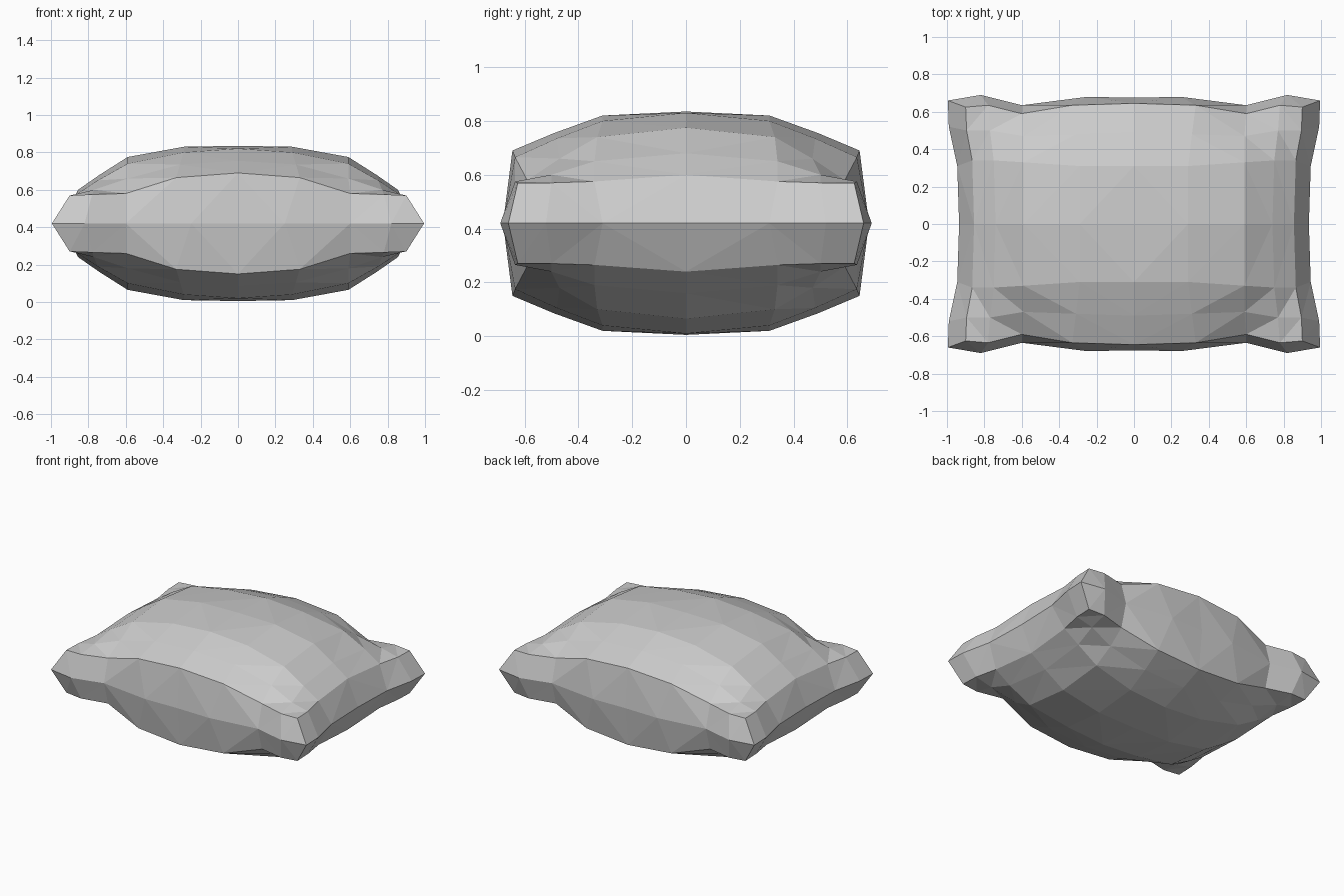
import bpy
import bmesh

cube = bpy.data.objects.get("Cube")
if cube:
    bpy.data.objects.remove(cube, do_unlink=True)

MID = 0.42  # height of the seam around the pillow

# One quarter of the upper cushion: rows run from the middle to the front edge,
# points in a row run from the middle to the side edge (z is above the seam)
ROWS = [
    [(0, 0, .415), (.29, 0, .41), (.59, 0, .355), (.74, 0, .26), (.855, 0, .18)],
    [(0, .31, .40), (.29, .31, .38), (.59, .33, .32), (.75, .34, .23), (.865, .34, .155)],
    [(0, .49, .335), (.31, .48, .315), (.59, .47, .24), (.77, .5, .18), (.895, .5, .15)],
    [(0, .645, .27), (.33, .635, .245), (.6, .59, .16), (.78, .635, .155), (.9, .625, .15)],
]

# Seam points: along the side edge to the corner, then back along the front edge
SEAM = [(.935, 0), (.945, .31), (.99, .52), (.995, .66),
        (.82, .69), (.6, .635), (.25, .68), (0, .675)]


def make_material(name, colour):
    mat = bpy.data.materials.new(name)
    mat.use_nodes = True
    mat.diffuse_color = colour
    mat.node_tree.nodes["Principled BSDF"].inputs["Base Color"].default_value = colour
    return mat


def build_quarter():
    bm = bmesh.new()
    grid = [[bm.verts.new(p) for p in row] for row in ROWS]
    seam = [bm.verts.new((x, y, 0)) for x, y in SEAM]
    # Domed panel
    for near, far in zip(grid, grid[1:]):
        for i in range(len(near) - 1):
            bm.faces.new((near[i], near[i + 1], far[i + 1], far[i]))
    # Slanted border from the panel edge down to the seam
    rim = [row[-1] for row in grid] + grid[-1][-2::-1]
    for i in range(len(rim) - 1):
        bm.faces.new((rim[i], seam[i], seam[i + 1], rim[i + 1]))
    bmesh.ops.recalc_face_normals(bm, faces=bm.faces)
    if grid[0][0].link_faces[0].normal.z < 0:
        bmesh.ops.reverse_faces(bm, faces=bm.faces)
    # Facets
    bmesh.ops.triangulate(bm, faces=bm.faces, quad_method='SHORT_EDGE')
    mesh = bpy.data.meshes.new("pillow")
    bm.to_mesh(mesh)
    bm.free()
    return mesh


# Pillow, mirrored to all sides and to the underside
pillow = bpy.data.objects.new("pillow", build_quarter())
pillow.location.z = MID
bpy.context.collection.objects.link(pillow)
pillow.data.materials.append(make_material("grey fabric", (0.6, 0.6, 0.6, 1)))
mirror = pillow.modifiers.new("mirror", 'MIRROR')
mirror.use_axis = (True, True, True)
mirror.merge_threshold = 0.001
